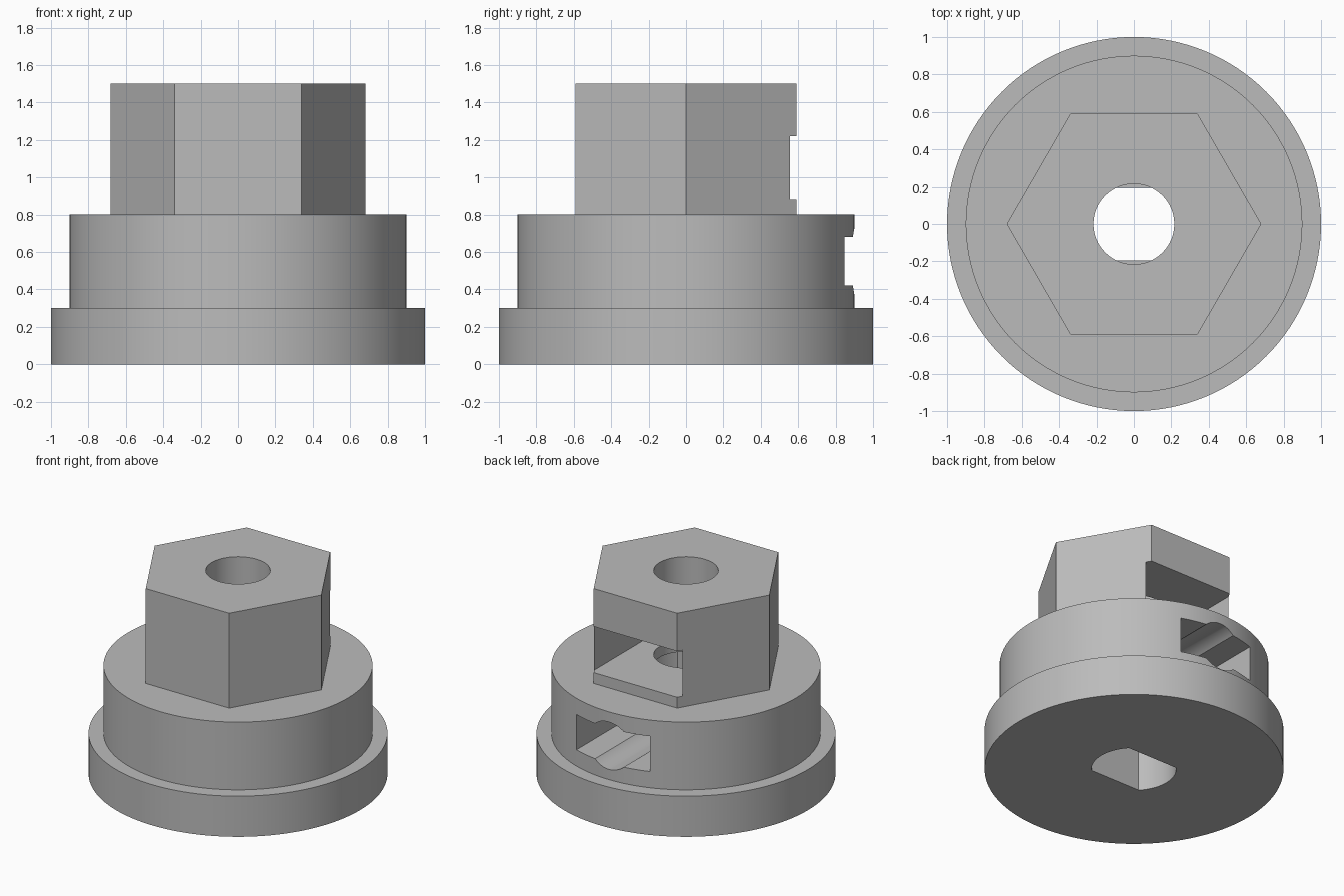
import bpy, bmesh, math
from mathutils import Matrix, Vector

cube = bpy.data.objects.get("Cube")
if cube:
    bpy.data.objects.remove(cube, do_unlink=True)

grey = bpy.data.materials.new("light grey")
grey.use_nodes = True
grey.diffuse_color = (0.5, 0.5, 0.5, 1)
grey.node_tree.nodes["Principled BSDF"].inputs["Base Color"].default_value = (0.5, 0.5, 0.5, 1)


def ring(radius, sides):
    """Regular polygon with its first corner on +x."""
    return [(radius * math.cos(i * math.tau / sides), radius * math.sin(i * math.tau / sides))
            for i in range(sides)]


def prism(name, outline, low, high, turn=Matrix()):
    """Solid made by extruding a flat outline between two heights."""
    bm = bmesh.new()
    face = bm.faces.new([bm.verts.new((x, y, low)) for x, y in outline])
    top = bmesh.ops.extrude_face_region(bm, geom=[face])["geom"]
    verts = [v for v in top if isinstance(v, bmesh.types.BMVert)]
    bmesh.ops.translate(bm, verts=verts, vec=Vector((0, 0, high - low)))
    bmesh.ops.transform(bm, matrix=turn, verts=bm.verts)
    bmesh.ops.recalc_face_normals(bm, faces=bm.faces)
    mesh = bpy.data.meshes.new(name)
    bm.to_mesh(mesh)
    bm.free()
    mesh.materials.append(grey)
    obj = bpy.data.objects.new(name, mesh)
    bpy.context.collection.objects.link(obj)
    return obj


def combine(body, tool, operation):
    """Apply one boolean step and discard the tool."""
    mod = body.modifiers.new(operation, "BOOLEAN")
    mod.operation, mod.solver, mod.object = operation, "EXACT", tool
    bpy.ops.object.select_all(action="DESELECT")
    body.select_set(True)
    bpy.context.view_layer.objects.active = body
    bpy.ops.object.modifier_apply(modifier=mod.name)
    bpy.data.objects.remove(tool, do_unlink=True)


# Stepped round base carrying a hexagonal head
hub = prism("hex_hub", ring(1.0, 128), 0, 0.3)
combine(hub, prism("collar", ring(0.9, 128), 0.1, 0.8), "UNION")
combine(hub, prism("hex_head", ring(0.681, 6), 0.5, 1.5), "UNION")

# Double-flat shaft hole below, round bore above
flat = 0.195
shaft = [(x, max(-flat, min(flat, y))) for x, y in ring(0.283, 96) if abs(y) < flat]
corner = math.sqrt(0.283 ** 2 - flat ** 2)
shaft += [(sx * corner, sy * flat) for sx in (-1, 1) for sy in (-1, 1)]
shaft.sort(key=lambda p: math.atan2(p[1], p[0]))
combine(hub, prism("shaft_hole", shaft, -0.1, 0.8), "DIFFERENCE")
combine(hub, prism("round_bore", ring(0.216, 64), 0.799, 1.6), "DIFFERENCE")

# Nut slot open at the back of the head, with a pointed inner end
w = 0.36
nut = [(-w, 1), (-w, -w / math.sqrt(3)), (0, -2 * w / math.sqrt(3)), (w, -w / math.sqrt(3)), (w, 1)]
combine(hub, prism("nut_slot", nut, 0.88, 1.22), "DIFFERENCE")

# Back slot in the collar with a round channel along its middle
slot = [(-0.3, 0.1), (0.3, 0.1), (0.3, 1.1), (-0.3, 1.1)]
combine(hub, prism("collar_slot", slot, 0.42, 0.68), "DIFFERENCE")
along_y = Matrix.Translation((0, 0, 0.55)) @ Matrix.Rotation(-math.pi / 2, 4, "X")
combine(hub, prism("screw_channel", ring(0.175, 48), 0.1, 1.1, along_y), "DIFFERENCE")

hub.select_set(True)
bpy.context.view_layer.objects.active = hub
bpy.ops.object.shade_smooth_by_angle(angle=math.radians(25))
